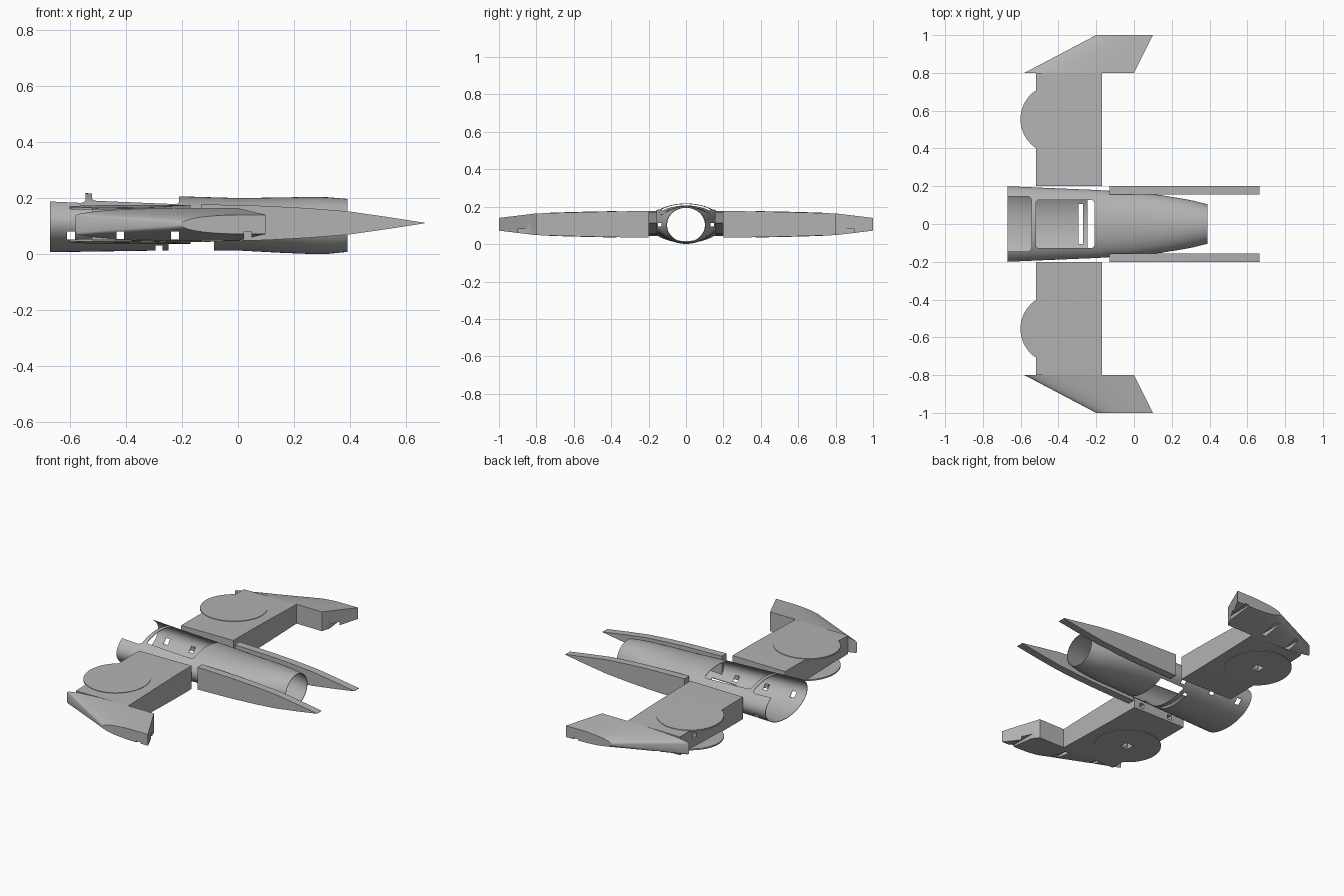
import bpy, bmesh, math
from mathutils import Vector

cube = bpy.data.objects.get("Cube")
if cube:
    bpy.data.objects.remove(cube, do_unlink=True)

grey = bpy.data.materials.new("hull_grey")
grey.use_nodes = True
grey.diffuse_color = (0.45, 0.45, 0.45, 1)
grey.node_tree.nodes["Principled BSDF"].inputs["Base Color"].default_value = (0.45, 0.45, 0.45, 1)

MID = 0.106          # height of the wing plane


def finish(name, bm):
    bmesh.ops.recalc_face_normals(bm, faces=bm.faces)
    mesh = bpy.data.meshes.new(name)
    bm.to_mesh(mesh)
    bm.free()
    mesh.materials.append(grey)
    ob = bpy.data.objects.new(name, mesh)
    bpy.context.collection.objects.link(ob)
    return ob


def loft(name, rings, caps=True):
    bm = bmesh.new()
    rows = [[bm.verts.new(p) for p in ring] for ring in rings]
    for a, b in zip(rows, rows[1:]):
        for i in range(len(a)):
            j = (i + 1) % len(a)
            bm.faces.new((a[i], a[j], b[j], b[i]))
    if caps:
        bm.faces.new(rows[0])
        bm.faces.new(rows[-1])
    return finish(name, bm)


def block(x, y, z, radius=0):
    """Box between (min, max) pairs, optionally with rounded upright edges."""
    bm = bmesh.new()
    bmesh.ops.create_cube(bm, size=1)
    for v in bm.verts:
        v.co = Vector([p[0] + (c + 0.5) * (p[1] - p[0]) for c, p in zip(v.co, (x, y, z))])
    if radius:
        upright = [e for e in bm.edges if abs(e.verts[0].co.z - e.verts[1].co.z) > 0.01]
        bmesh.ops.bevel(bm, geom=upright, offset=radius, segments=6, profile=0.5, affect='EDGES')
    return finish("cutter", bm)


def activate(ob):
    bpy.ops.object.select_all(action='DESELECT')
    ob.select_set(True)
    bpy.context.view_layer.objects.active = ob


def cut(ob, *spec):
    cutter = block(*spec)
    cutter.hide_render = True
    mod = ob.modifiers.new("cut", 'BOOLEAN')
    mod.operation, mod.solver, mod.object = 'DIFFERENCE', 'EXACT', cutter
    activate(ob)
    bpy.ops.object.modifier_apply(modifier=mod.name)
    bpy.data.objects.remove(cutter, do_unlink=True)


def smooth(ob, angle=30):
    activate(ob)
    bpy.ops.object.shade_smooth_by_angle(angle=math.radians(angle))


def side_channel(ob, x):
    """Square hole running right across the model."""
    cut(ob, (x - 0.014, x + 0.014), (-1.2, 1.2), (0.053, 0.08))


# Fuselage: open tapering tube; stations are x, half width, bottom, top
stations = [(-0.67, 0.2, 0.007, 0.222), (-0.53, 0.194, 0.009, 0.217), (-0.2, 0.18, 0.014, 0.206),
            (0, 0.168, 0.013, 0.2), (0.15, 0.152, 0.005, 0.202), (0.25, 0.136, 0.001, 0.204),
            (0.32, 0.122, 0.001, 0.203), (0.39, 0.104, 0.008, 0.197)]
SEG = 72
hull_rings = []
for x, w, low, top in stations:
    ring = []
    for i in range(SEG):
        a = math.tau * i / SEG
        ring.append((x, w * math.cos(a), (low + top) / 2 + (top - low) / 2 * math.sin(a)))
    hull_rings.append(ring)
fuselage = loft("fuselage", hull_rings, caps=False)
shell = fuselage.modifiers.new("shell", 'SOLIDIFY')
shell.thickness, shell.offset = 0.003, -1
activate(fuselage)
bpy.ops.object.modifier_apply(modifier="shell")
ABOVE, BELOW = (0.115, 0.3), (-0.1, 0.09)
cut(fuselage, (-0.8, -0.543), (-0.146, 0.146), ABOVE, 0.022)      # nose opening
cut(fuselage, (-0.52, -0.21), (-0.128, 0.128), ABOVE, 0.018)      # cockpit opening
cut(fuselage, (-0.295, -0.27), (-0.105, 0.105), BELOW)            # belly slot
cut(fuselage, (-0.247, -0.085), (-0.128, 0.128), BELOW)           # belly bay
for x in (-0.595, -0.42, -0.225):
    side_channel(fuselage, x)
for s in (-1, 1):
    cut(fuselage, (0, 0.6), sorted((s * 0.13, s * 0.15)), (0.094, 0.114))
smooth(fuselage)


def half_height(y):
    """Half thickness of the wing, thinning outboard."""
    return 0.07 - 0.012 * (max(0, abs(y) - 0.3) / 0.5) ** 1.3


def wing_surface(x, y):
    return half_height(y) * (0.94 + 0.06 * (x + 0.6) / 0.43)


def section(y, upper):
    """Closed section mirrored about the wing plane."""
    return ([(x, y, MID + h) for x, h in upper] +
            [(x, y, MID - h) for x, h in reversed(upper)])


def tip_section(y):
    """Rounded leading edge swept back towards the outer end."""
    t = (abs(y) - 0.8) / 0.2
    lead, trail = -0.58 + 0.38 * t, 0.1 * t
    nose, full = 0.03 - 0.027 * t, 0.058 - 0.024 * t
    upper = []
    for i in range(13):
        u = (i / 12) ** 2
        rise = math.sqrt(1 - (1 - min(1, u / 0.7)) ** 2)
        upper.append((lead + (trail - lead) * u, nose + (full - nose) * rise))
    return section(y, upper)


for s, side in ((1, "back"), (-1, "front")):
    # Main wing slab
    spans = [0.2 + 0.6 * i / 8 for i in range(9)]
    wing = loft(side + "_wing", [section(s * y, [(x, wing_surface(x, y)) for x in (-0.52, -0.17)])
                                 for y in spans])
    for x in (-0.42, -0.225):
        side_channel(wing, x)
    socket = ((-0.44, -0.39), sorted((s * 0.53, s * 0.58)), (0.0, 0.075))
    cut(wing, *socket)
    cut(wing, (-0.6, -0.48), sorted((s * 0.645, s * 0.675)), (0.1, 0.13))
    smooth(wing)

    # Swept wing tip
    tip = loft(side + "_wing_tip", [tip_section(s * (0.8 + 0.05 * i)) for i in range(5)])
    for x in (-0.42, -0.225, 0.035):
        side_channel(tip, x)
    smooth(tip)

    # Thin round plates on the upper and lower wing surfaces
    for d, level in ((1, "upper"), (-1, "lower")):
        rings = []
        for offset in (-0.007, 0.0015):
            ring = []
            for i in range(64):
                a = math.tau * i / 64
                x, y = -0.417 + 0.184 * math.cos(a), s * 0.555 + 0.184 * math.sin(a)
                slope = half_height(0.555) + (half_height(0.74) - half_height(0.37)) * (abs(y) - 0.555) / 0.37
                ring.append((x, y, MID + d * (slope * (0.94 + 0.06 * (x + 0.6) / 0.43) + 0.001 + offset)))
            rings.append(ring)
        disc = loft(f"{side}_{level}_disc", rings)
        if d < 0:
            cut(disc, *socket)
        smooth(disc)

    # Long pointed fin beside the tail
    profile = [(-0.13, 0.067), (0.1, 0.061), (0.25, 0.053), (0.39, 0.042), (0.53, 0.022), (0.665, 0.001)]
    fin = loft(side + "_tail_fin", [[(x, y, z + 0.005) for x, y, z in section(s * w, profile)]
                                    for w in (0.155, 0.2)])
    smooth(fin)
